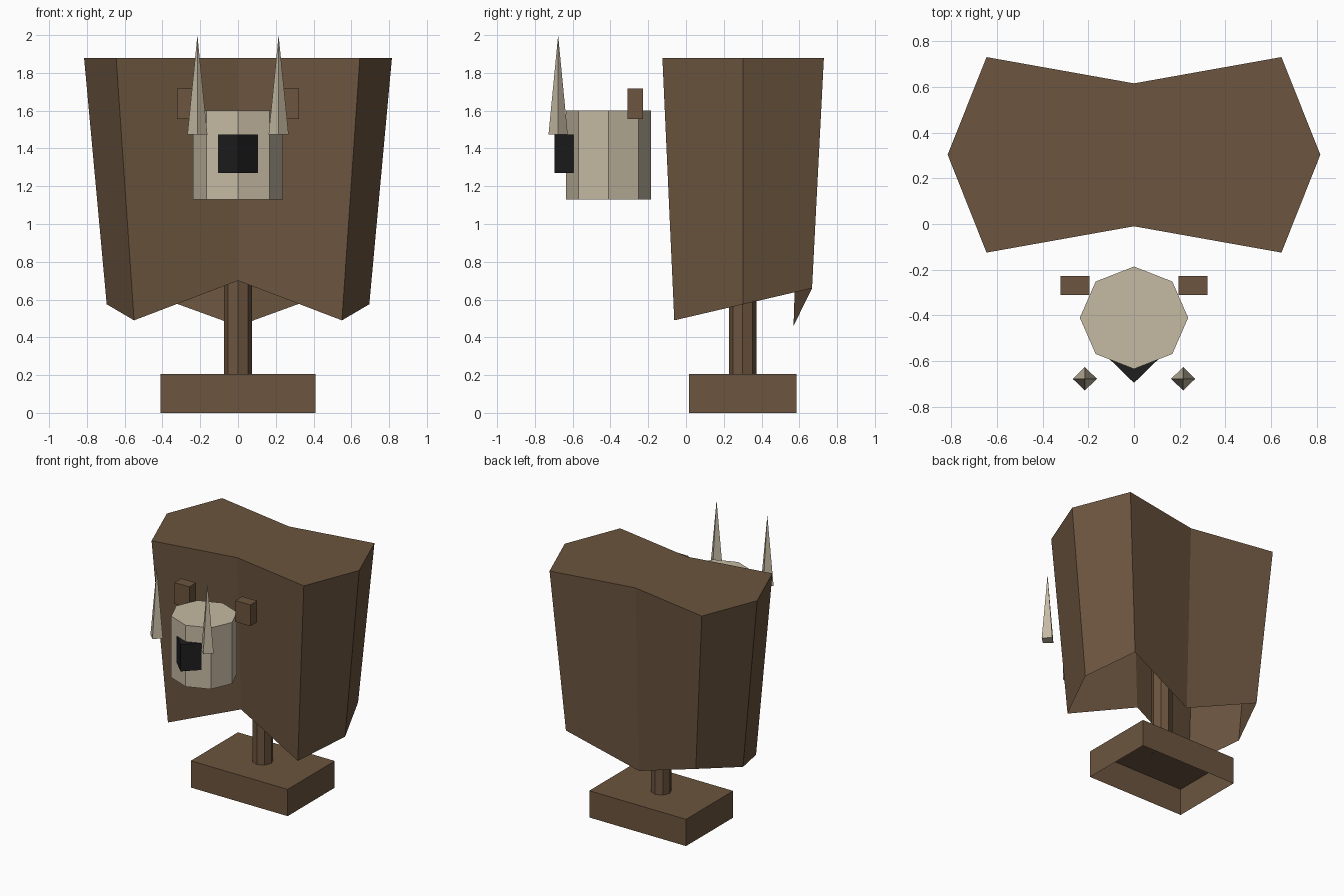
import bpy, bmesh, math

if "Cube" in bpy.data.objects:
    bpy.data.objects.remove(bpy.data.objects["Cube"])


def material(name, rgb):
    m = bpy.data.materials.new(name)
    m.diffuse_color = (*rgb, 1)
    m.use_nodes = True
    m.node_tree.nodes["Principled BSDF"].inputs["Base Color"].default_value = m.diffuse_color
    return m


BROWN = material("wood brown", (0.150, 0.091, 0.050))
BONE = material("bone", (0.560, 0.490, 0.365))
BLACK = material("black", (0.013, 0.013, 0.013))


def loft(name, lower, upper, mat, open_bottom=False):
    """Skin two matching rings of points; a single upper point makes a spike."""
    bm = bmesh.new()
    low = [bm.verts.new(p) for p in lower]
    up = [bm.verts.new(p) for p in upper]
    n = len(low)
    for i in range(n):
        j = (i + 1) % n
        if len(up) == 1:
            bm.faces.new((low[i], low[j], up[0]))
        else:
            bm.faces.new((low[i], low[j], up[j], up[i]))
    if len(up) > 1:
        bm.faces.new(up)
    if not open_bottom:
        bm.faces.new(low[::-1])
    mesh = bpy.data.meshes.new(name)
    bm.to_mesh(mesh)
    bm.free()
    mesh.materials.append(mat)
    obj = bpy.data.objects.new(name, mesh)
    bpy.context.collection.objects.link(obj)
    return obj


def ring(n, x, y, z, rx, ry):
    return [(x + rx * math.cos(2 * math.pi * i / n),
             y + ry * math.sin(2 * math.pi * i / n), z) for i in range(n)]


def rect(x0, x1, y0, y1, z):
    return [(x0, y0, z), (x1, y0, z), (x1, y1, z), (x0, y1, z)]


# Stand: open-bottomed foot and octagonal post
loft("foot", rect(-0.41, 0.41, 0.015, 0.585, 0), rect(-0.41, 0.41, 0.015, 0.585, 0.205),
     BROWN, open_bottom=True)
loft("post", ring(8, 0, 0.30, 0.20, 0.073, 0.073), ring(8, 0, 0.30, 1.0, 0.073, 0.073), BROWN)

# Hanging hide: pinched octagon, tapering down to a ragged open hem
hide_top = [(0, -0.01, 1.88), (0.645, -0.125, 1.88), (0.815, 0.303, 1.88), (0.645, 0.73, 1.88),
            (0, 0.615, 1.88), (-0.645, 0.73, 1.88), (-0.815, 0.303, 1.88), (-0.645, -0.125, 1.88)]
hem = [0.70, 0.49, 0.575, 0.66, 0.46, 0.66, 0.575, 0.49]
hide_low = [(x * 0.853, 0.303 + (y - 0.303) * 0.853, z) for (x, y, _), z in zip(hide_top, hem)]
loft("hide", hide_low, hide_top, BROWN, open_bottom=True)

# Head: octagonal skull and diamond-shaped snout
loft("skull", ring(8, 0, -0.41, 1.13, 0.237, 0.224), ring(8, 0, -0.41, 1.60, 0.237, 0.224), BONE)
loft("snout", ring(4, 0, -0.588, 1.27, 0.11, 0.107), ring(4, 0, -0.588, 1.475, 0.11, 0.107), BLACK)

# Ears and tusks on both sides
for side, s in (("left", -1), ("right", 1)):
    xs = sorted((s * 0.195, s * 0.322))
    loft(f"{side}_ear", rect(*xs, -0.31, -0.228, 1.555), rect(*xs, -0.31, -0.228, 1.718), BROWN)
    loft(f"{side}_tusk", ring(4, s * 0.215, -0.677, 1.473, 0.053, 0.051),
         [(s * 0.215, -0.677, 2.0)], BONE)
